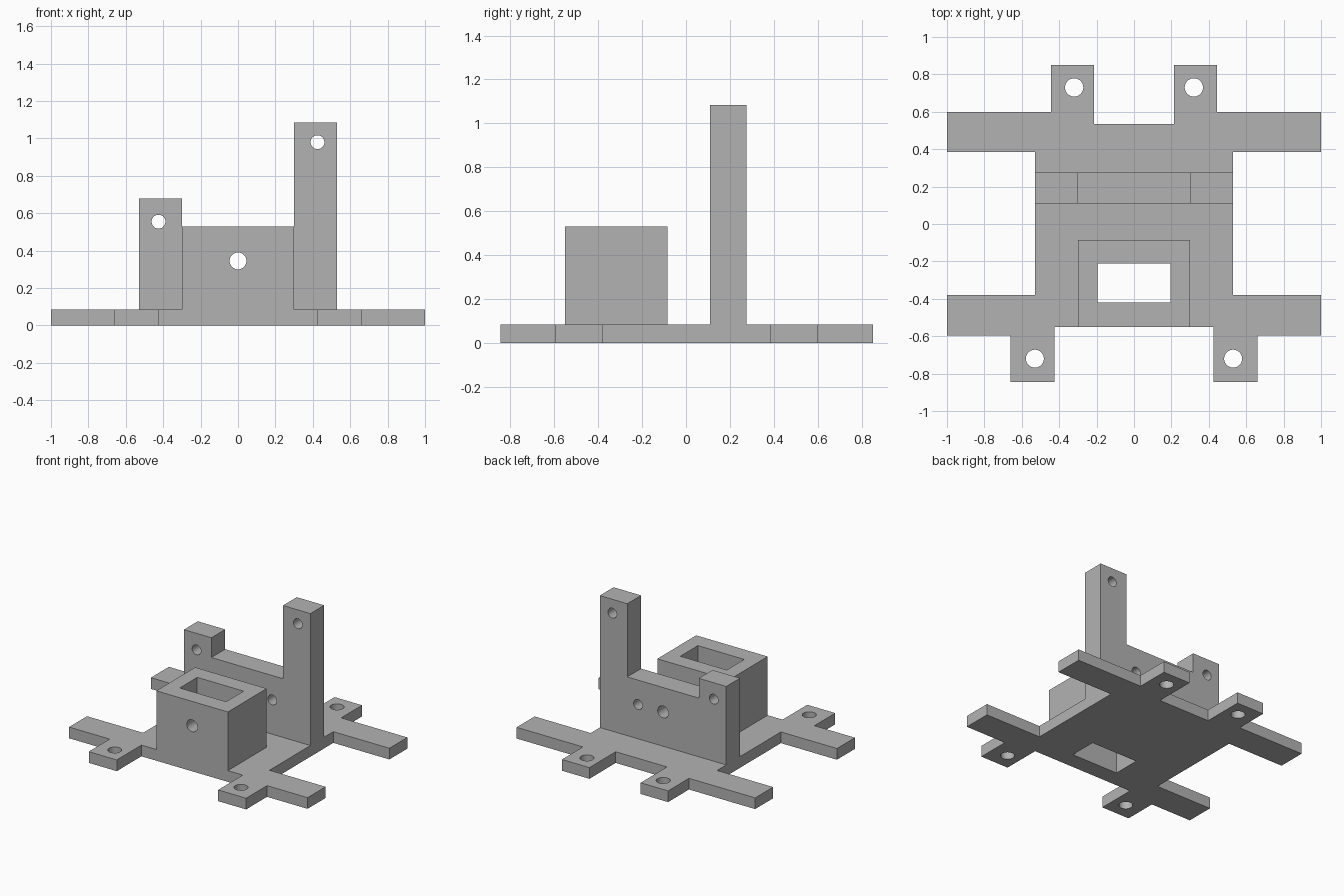
import bpy
import bmesh
from math import radians
from mathutils import Matrix, Vector

cube = bpy.data.objects.get("Cube")
if cube:
    bpy.data.objects.remove(cube, do_unlink=True)

BASE_TOP = 0.085
WALL_FRONT, WALL_BACK = 0.11, 0.275

grey = bpy.data.materials.new("plain grey")
grey.use_nodes = True
colour = (0.45, 0.45, 0.45, 1)
grey.diffuse_color = colour
grey.node_tree.nodes["Principled BSDF"].inputs["Base Color"].default_value = colour


def add_object(name, bm):
    bmesh.ops.recalc_face_normals(bm, faces=bm.faces)
    mesh = bpy.data.meshes.new(name)
    bm.to_mesh(mesh)
    bm.free()
    mesh.materials.append(grey)
    obj = bpy.data.objects.new(name, mesh)
    bpy.context.collection.objects.link(obj)
    return obj


def extrude_profile(name, points, offset):
    """Extrude a closed outline of 3D points along an offset."""
    bm = bmesh.new()
    face = bm.faces.new([bm.verts.new(p) for p in points])
    ext = bmesh.ops.extrude_face_region(bm, geom=[face])
    verts = [v for v in ext["geom"] if isinstance(v, bmesh.types.BMVert)]
    bmesh.ops.translate(bm, verts=verts, vec=offset)
    return add_object(name, bm)


def box(name, x, y, z):
    outline = [(x[0], y[0], z[0]), (x[1], y[0], z[0]),
               (x[1], y[1], z[0]), (x[0], y[1], z[0])]
    return extrude_profile(name, outline, (0, 0, z[1] - z[0]))


def drill(centre, radius, along_y=False, length=0.4):
    """Cylinder cutter, upright or pointing front to back."""
    bm = bmesh.new()
    turn = Matrix.Rotation(radians(90), 4, "X") if along_y else Matrix()
    bmesh.ops.create_cone(bm, cap_ends=True, segments=48, radius1=radius,
                          radius2=radius, depth=length,
                          matrix=Matrix.Translation(Vector(centre)) @ turn)
    return add_object("drill", bm)


def cut(obj, cutters):
    for cutter in cutters:
        mod = obj.modifiers.new("cut", "BOOLEAN")
        mod.operation = "DIFFERENCE"
        mod.solver = "EXACT"
        mod.object = cutter
        bpy.context.view_layer.objects.active = obj
        bpy.ops.object.modifier_apply(modifier=mod.name)
        bpy.data.objects.remove(cutter, do_unlink=True)


def smooth(obj):
    bpy.ops.object.select_all(action="DESELECT")
    obj.select_set(True)
    bpy.context.view_layer.objects.active = obj
    bpy.ops.object.shade_smooth_by_angle(angle=radians(30))


def socket_well():
    return box("well", (-0.195, 0.195), (-0.42, -0.21), (-0.1, 0.8))


# Base plate: half outline from front to back, mirrored across x
half = [(0.425, -0.55), (0.425, -0.845), (0.66, -0.845), (0.66, -0.595),
        (1, -0.595), (1, -0.38), (0.53, -0.38), (0.53, 0.385), (1, 0.385),
        (1, 0.6), (0.445, 0.6), (0.445, 0.85), (0.215, 0.85), (0.215, 0.535)]
outline = half + [(-x, y) for x, y in reversed(half)]
base_plate = extrude_profile("base_plate", [(x, y, 0) for x, y in outline],
                             (0, 0, BASE_TOP))
holes = [socket_well()]
for side in (-1, 1):
    holes.append(drill((side * 0.53, -0.72, 0), 0.048))
    holes.append(drill((side * 0.32, 0.73, 0), 0.049))
cut(base_plate, holes)

# Upright wall with a short post and a tall post
profile = [(-0.53, BASE_TOP), (0.53, BASE_TOP), (0.53, 1.085), (0.3, 1.085),
           (0.3, 0.53), (-0.3, 0.53), (-0.3, 0.68), (-0.53, 0.68)]
upright_wall = extrude_profile("upright_wall",
                               [(x, WALL_FRONT, z) for x, z in profile],
                               (0, WALL_BACK - WALL_FRONT, 0))
wall_holes = [(-0.425, 0.555, 0.037), (0.425, 0.98, 0.037),
              (0, 0.345, 0.045), (0.21, 0.345, 0.037)]
cut(upright_wall, [drill((x, 0.2, z), r, True) for x, z, r in wall_holes])

# Hollow square socket at the front, drilled front to back
socket = box("front_socket", (-0.3, 0.3), (-0.55, -0.085), (BASE_TOP, 0.53))
cut(socket, [socket_well(), drill((0, -0.32, 0.345), 0.045, True, 0.8)])

for part in (base_plate, upright_wall, socket):
    smooth(part)
